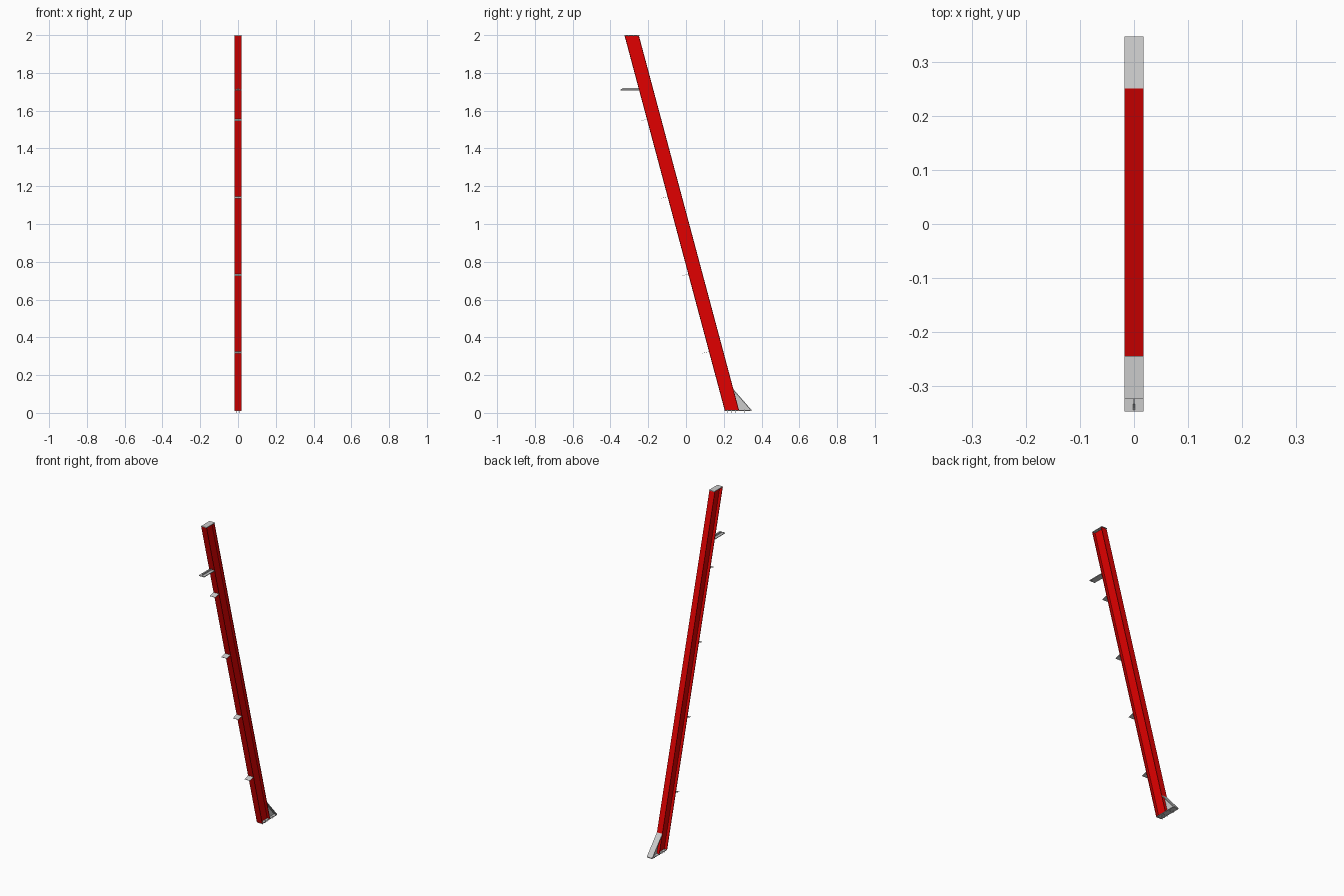
import bpy, bmesh, math

if "Cube" in bpy.data.objects:
    bpy.data.objects.remove(bpy.data.objects["Cube"])

HW = 0.018            # half width in x
Z0, Z1 = 0.013, 1.996  # beam ends, cut level
Y0, DEPTH = 0.205, 0.076
SLOPE = -0.53 / (Z1 - Z0)

red = bpy.data.materials.new("red_paint")
red.diffuse_color = (0.75, 0.0, 0.0, 1)
red.use_nodes = True
red.node_tree.nodes["Principled BSDF"].inputs["Base Color"].default_value = red.diffuse_color


def front_y(z):
    return Y0 + SLOPE * (z - Z0)


def loft(name, bottom, top, mat=None):
    """Solid between two matching outlines."""
    bm = bmesh.new()
    a = [bm.verts.new(p) for p in bottom]
    b = [bm.verts.new(p) for p in top]
    n = len(a)
    bm.faces.new(a[::-1])
    bm.faces.new(b)
    for i in range(n):
        bm.faces.new((a[i], a[(i + 1) % n], b[(i + 1) % n], b[i]))
    bmesh.ops.recalc_face_normals(bm, faces=bm.faces)
    me = bpy.data.meshes.new(name)
    bm.to_mesh(me)
    bm.free()
    ob = bpy.data.objects.new(name, me)
    bpy.context.collection.objects.link(ob)
    if mat:
        me.materials.append(mat)
    return ob


def side_plate(name, outline, half, mat=None):
    """Extrude a (y, z) outline across x."""
    return loft(name, [(-half, y, z) for y, z in outline],
                [(half, y, z) for y, z in outline], mat)


def box(name, y0, y1, z0, z1):
    return side_plate(name, [(y0, z0), (y1, z0), (y1, z1), (y0, z1)], HW)


def bolts(name, ys, z0, z1, r=0.0016):
    for y in ys:
        for x in (-0.010, 0.010):
            ring = [(x + r * math.cos(k * math.pi / 4),
                     y + r * math.sin(k * math.pi / 4)) for k in range(8)]
            loft(name, [(*p, z0) for p in ring], [(*p, z1) for p in ring])


# Leaning I-beam: flanges front and back, web in the middle
f, w = 0.004, 0.0015
half = [(HW, 0), (HW, f), (w, f), (w, DEPTH - f), (HW, DEPTH - f), (HW, DEPTH)]
profile = half + [(-x, y) for x, y in reversed(half)]
loft("beam", [(x, y + front_y(Z0), Z0) for x, y in profile],
     [(x, y + front_y(Z1), Z1) for x, y in profile], red)

# Top cap plate with bolts
box("top_cap", -0.325, -0.245, Z1, 1.9997)
bolts("cap_bolt", (-0.305, -0.280, -0.256), 1.990, 2.0)

# Base plate with anchor bolts
box("base_plate", 0.205, 0.348, 0.010, 0.014)
bolts("anchor_bolt", (0.222, 0.243, 0.264, 0.312), 0.0, 0.017)

# Haunch behind the foot: sloping flange and centre web
hz = 0.125
hy = front_y(hz) + DEPTH
side_plate("haunch_flange", [(0.348, 0.014), (hy, hz), (hy, hz - 0.007), (0.342, 0.014)], HW)
side_plate("haunch_web", [(front_y(0.014) + DEPTH, 0.014), (0.344, 0.014), (hy, hz - 0.004)], w)

# Upper bracket: flat plate with a centre rib
by = front_y(1.712)
box("bracket_plate", -0.348, by + 0.001, 1.708, 1.712)
side_plate("bracket_rib", [(-0.345, 1.712), (by, 1.712), (by, 1.720), (-0.334, 1.720)], w)
bolts("bracket_bolt", (-0.340,), 1.706, 1.7135)

# Small clips square to the beam's front face
length = math.hypot(1, SLOPE)
ny, nz = -1 / length, SLOPE / length
for z in (0.324, 0.734, 1.144, 1.554):
    y, reach, t = front_y(z), 0.036, 0.0012
    ey, ez = y + ny * reach, z + nz * reach
    side_plate("clip", [(y, z), (ey, ez), (ey, ez + t), (y, z + t)], HW)
